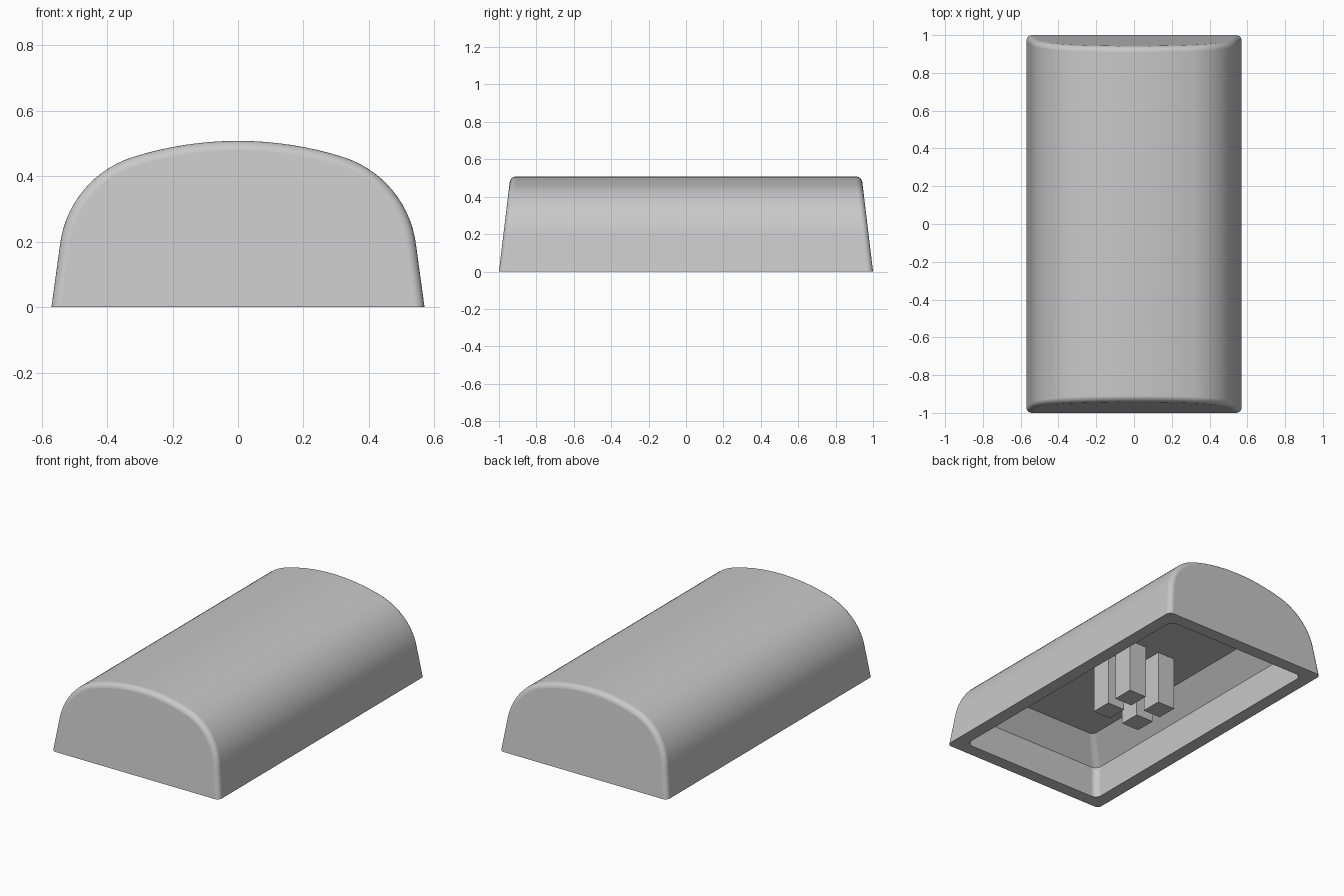
import bpy, bmesh
from math import sin, cos, pi, radians, asin
from mathutils import Vector

cube = bpy.data.objects.get("Cube")
if cube:
    bpy.data.objects.remove(cube, do_unlink=True)

# Single plain grey material
GREY = (0.58, 0.58, 0.58, 1)
mat = bpy.data.materials.new("light_grey_plastic")
mat.use_nodes = True
mat.diffuse_color = GREY
mat.node_tree.nodes["Principled BSDF"].inputs["Base Color"].default_value = GREY

# Main sizes
HALF_W, HALF_L, TOP = 0.57, 1.0, 0.508
DRAFT = 0.12          # lean of the end walls
FILLET = 0.03         # rounding where ends meet the arch
CEILING = 0.33


def finish(bm, name):
    bmesh.ops.recalc_face_normals(bm, faces=bm.faces)
    mesh = bpy.data.meshes.new(name)
    bm.to_mesh(mesh)
    bm.free()
    mesh.materials.append(mat)
    obj = bpy.data.objects.new(name, mesh)
    bpy.context.scene.collection.objects.link(obj)
    return obj


def arc(cx, cz, r, start, end, steps):
    """Points and outward normals along an arc, angles measured from +x."""
    out = []
    for i in range(steps + 1):
        a = start + (end - start) * i / steps
        n = Vector((cos(a), sin(a)))
        out.append((Vector((cx, cz)) + n * r, n))
    return out


def arch_profile():
    """Arched cross-section from the right foot over the top to the left foot."""
    crown_r, join_x, shoulder_r = 1.07, 0.32, 0.323
    join_a = pi / 2 - asin(join_x / crown_r)
    crown_z = TOP - crown_r
    k = crown_r - shoulder_r
    cx, cz = k * cos(join_a), crown_z + k * sin(join_a)
    wall_a = radians(6.6)
    half = [(Vector((HALF_W, 0)), Vector((cos(wall_a), sin(wall_a))))]
    half += arc(cx, cz, shoulder_r, wall_a, join_a, 14)
    half += arc(0, crown_z, crown_r, join_a, pi / 2, 8)[1:]
    mirrored = [(Vector((-p.x, p.y)), Vector((-n.x, n.y))) for p, n in half[:-1]]
    return half + mirrored[::-1]


def rounded_rect(bm, hx, hy, z, r):
    """Ring of vertices around a rectangle with rounded corners."""
    ring = []
    for i, (sx, sy) in enumerate(((1, 1), (-1, 1), (-1, -1), (1, -1))):
        for j in range(7):
            a = (i + j / 6) * pi / 2
            ring.append(bm.verts.new((sx * (hx - r) + r * cos(a),
                                      sy * (hy - r) + r * sin(a), z)))
    return ring


def loft(bm, rings, closed):
    for a, b in zip(rings, rings[1:]):
        n = len(a)
        for i in range(n if closed else n - 1):
            j = (i + 1) % n
            bm.faces.new((a[i], a[j], b[j], b[i]))


# Shell: arched body with leaning, softly rounded ends
bm = bmesh.new()
profile = arch_profile()
STEPS = 6
angles = [pi / 2 * i / STEPS for i in range(STEPS + 1)]
stations = [(-1, a) for a in reversed(angles)] + [(1, a) for a in angles]
rings = []
for side, a in stations:
    inset, back = FILLET * (1 - cos(a)), FILLET * (1 - sin(a))
    ring = []
    for p, n in profile:
        q = p - n * inset
        z = max(q.y, 0) if p.y > 0 else 0
        ring.append(bm.verts.new((q.x, side * (HALF_L - DRAFT * z - back), z)))
    rings.append(ring)
loft(bm, rings, closed=False)
for end in (rings[0], rings[-1]):
    bm.faces.new(end)
outer_edges = [e for e in bm.edges if e.is_boundary]

# Hollow underside: straight lower wall, sloping upper wall, flat ceiling
cavity = [rounded_rect(bm, 0.49, 0.92, 0, 0.04),
          rounded_rect(bm, 0.485, 0.915, 0.19, 0.04),
          rounded_rect(bm, 0.368, 0.807, CEILING, 0.03)]
loft(bm, cavity, closed=True)
bm.faces.new(cavity[-1])
inner_edges = [e for e in bm.edges if e.is_boundary and e not in outer_edges]

# Flat rim joining the outside to the hollow
bmesh.ops.triangle_fill(bm, edges=outer_edges + inner_edges,
                        use_beauty=True, normal=(0, 0, -1))
shell = finish(bm, "arched_shell")

bpy.ops.object.select_all(action="DESELECT")
shell.select_set(True)
bpy.context.view_layer.objects.active = shell
bpy.ops.object.shade_smooth_by_angle(angle=radians(30))
weighted = shell.modifiers.new("even_shading", "WEIGHTED_NORMAL")
weighted.keep_sharp = True

# Four square posts hanging from the ceiling
for x_name, sx in (("left", 1), ("right", -1)):
    for y_name, sy in (("front", -1), ("back", 1)):
        bm = bmesh.new()
        bmesh.ops.create_cube(bm, size=1)
        height = CEILING + 0.01
        bmesh.ops.scale(bm, verts=bm.verts, vec=(0.12, 0.13, height))
        bmesh.ops.translate(bm, verts=bm.verts,
                            vec=(sx * 0.107, sy * 0.097, height / 2))
        finish(bm, f"{y_name}_{x_name}_post")
